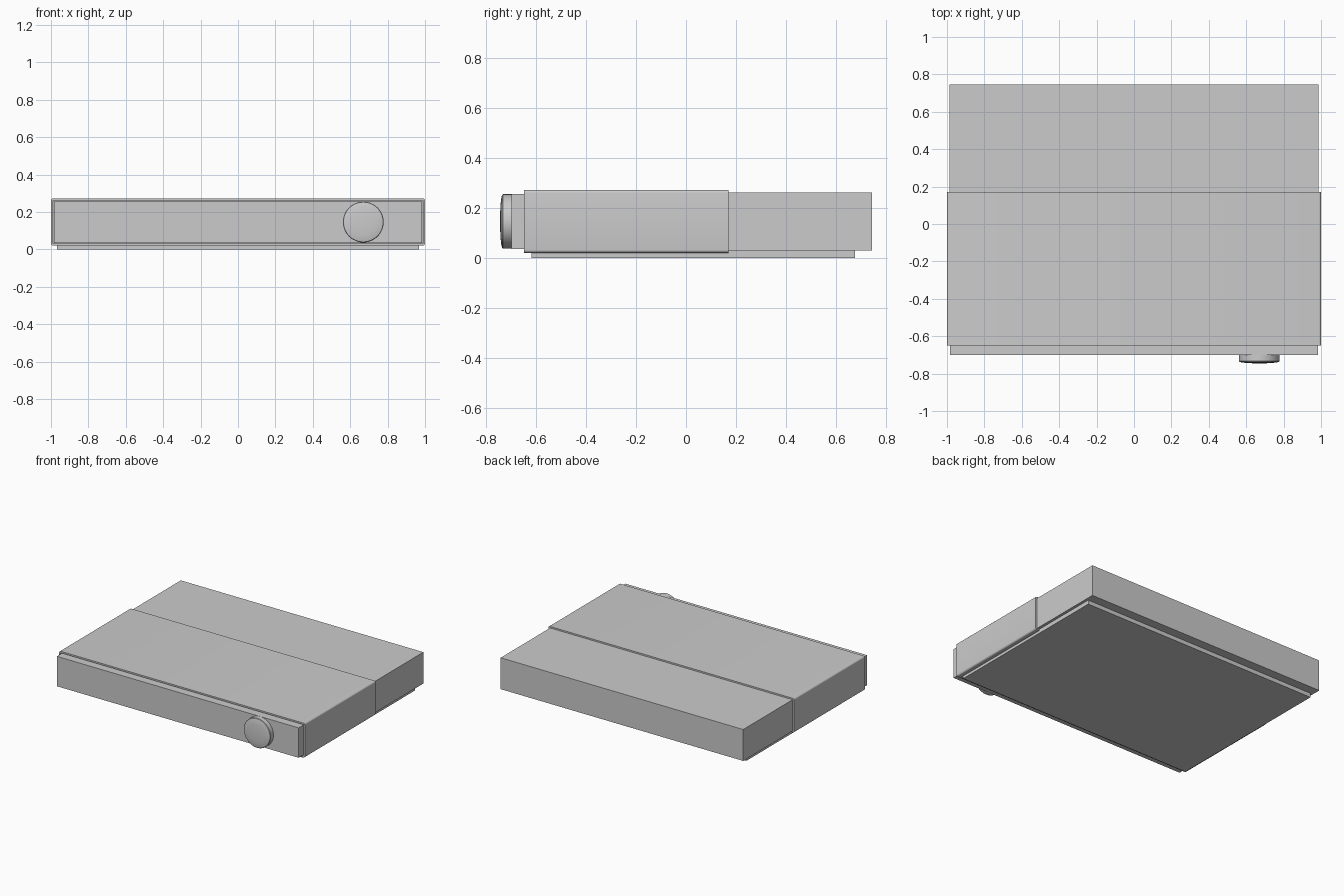
import bpy, bmesh, math

if "Cube" in bpy.data.objects:
    bpy.data.objects.remove(bpy.data.objects["Cube"])


def mesh_object(name, bm):
    bmesh.ops.recalc_face_normals(bm, faces=bm.faces)
    me = bpy.data.meshes.new(name)
    bm.to_mesh(me)
    bm.free()
    ob = bpy.data.objects.new(name, me)
    bpy.context.collection.objects.link(ob)
    return ob


def smooth(ob, angle=35):
    bpy.ops.object.select_all(action='DESELECT')
    ob.select_set(True)
    bpy.context.view_layer.objects.active = ob
    bpy.ops.object.shade_smooth_by_angle(angle=math.radians(angle))


def box(name, half_x, y0, y1, z0, z1):
    bm = bmesh.new()
    bmesh.ops.create_cube(bm, size=1)
    for v in bm.verts:
        v.co.x *= 2 * half_x
        v.co.y = y0 if v.co.y < 0 else y1
        v.co.z = z0 if v.co.z < 0 else z1
    return mesh_object(name, bm)


# Main body, front fascia and base plate
box("inner_body", 0.987, -0.64, 0.745, 0.03, 0.261)
box("front_panel", 0.984, -0.70, -0.635, 0.035, 0.255)
box("base_plate", 0.967, -0.62, 0.678, 0.0, 0.035)


# Outer sleeve: rounded rectangular band around the body
def sleeve(name, half_x, y0, y1, z0, z1, r, wall, seg=5):
    cz, hz = (z0 + z1) / 2, (z1 - z0) / 2

    def loop(bm, y, inset):
        rad = max(r - inset, 0.002)
        pts = []
        for k, (sx, sz) in enumerate([(1, 1), (-1, 1), (-1, -1), (1, -1)]):
            for i in range(seg + 1):
                a = math.pi / 2 * (k + i / seg)
                pts.append(bm.verts.new((
                    sx * (half_x - inset - rad) + rad * math.cos(a), y,
                    cz + sz * (hz - inset - rad) + rad * math.sin(a))))
        return pts

    bm = bmesh.new()
    loops = [loop(bm, y0, 0), loop(bm, y1, 0),
             loop(bm, y1, wall), loop(bm, y0, wall)]
    n = len(loops[0])
    for a, b in zip(loops, loops[1:] + loops[:1]):
        for i in range(n):
            j = (i + 1) % n
            bm.faces.new((a[i], a[j], b[j], b[i]))
    return mesh_object(name, bm)


smooth(sleeve("outer_sleeve", 1.0, -0.65, 0.171, 0.02, 0.272, 0.012, 0.0115))


# Control knob: slightly domed disc turned around the y axis
def lathe_y(name, profile, cx, cz, sides=48):
    bm = bmesh.new()
    rings = [[bm.verts.new((cx + r * math.cos(2 * math.pi * i / sides), y,
                            cz + r * math.sin(2 * math.pi * i / sides)))
              for i in range(sides)] for r, y in profile]
    for a, b in zip(rings, rings[1:]):
        for i in range(sides):
            j = (i + 1) % sides
            bm.faces.new((a[i], a[j], b[j], b[i]))
    bm.faces.new(rings[0])
    bm.faces.new(rings[-1])
    return mesh_object(name, bm)


knob = lathe_y("control_knob",
               [(0.109, -0.695), (0.109, -0.733), (0.106, -0.737),
                (0.095, -0.740), (0.07, -0.743), (0.03, -0.745)],
               0.67, 0.146)
smooth(knob)
